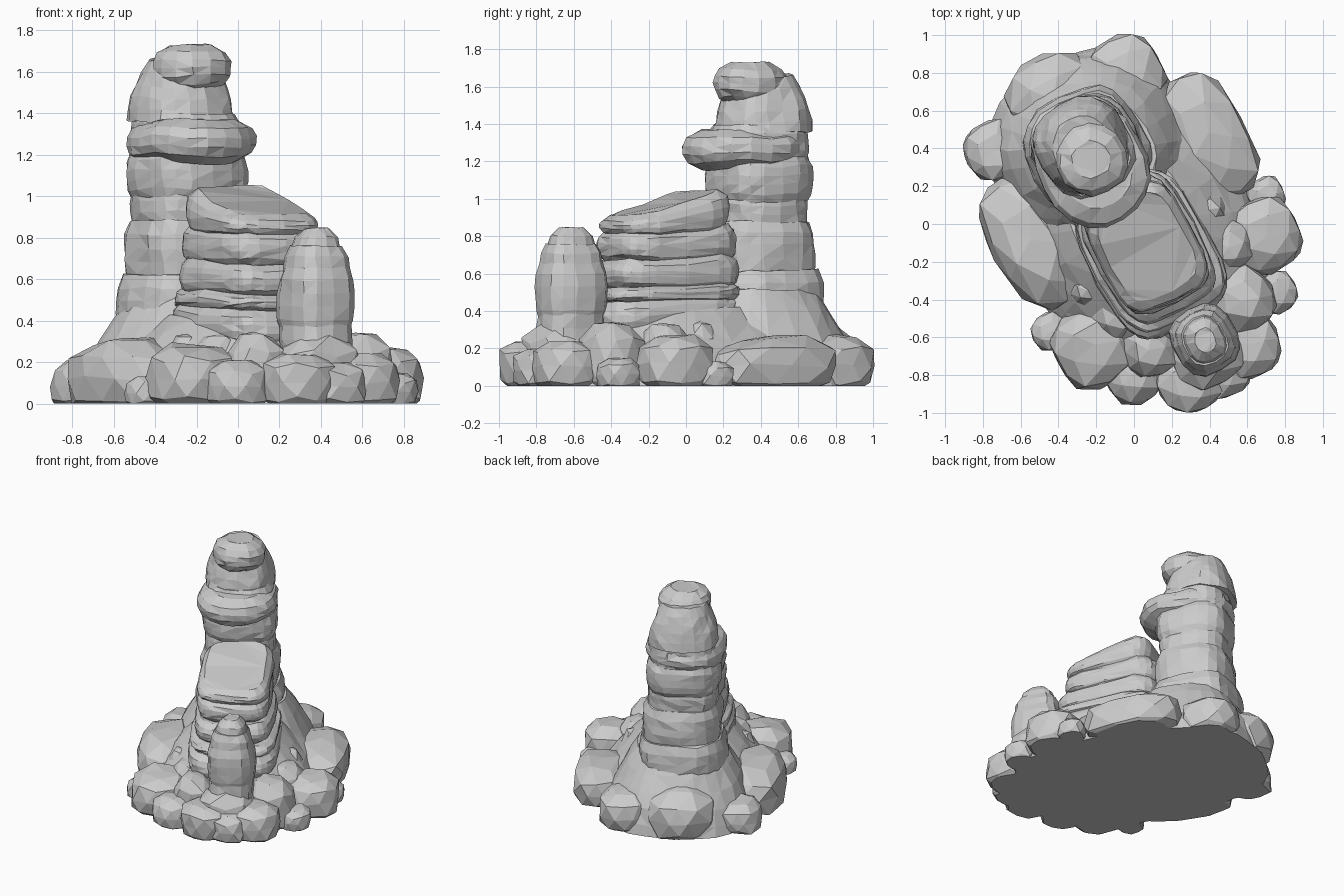
import bpy
import bmesh
import math
import random
from mathutils import Vector, noise

random.seed(7)
cube = bpy.data.objects.get("Cube")
if cube:
    bpy.data.objects.remove(cube, do_unlink=True)

stone = bpy.data.materials.new("grey_stone")
stone.use_nodes = True
grey = (0.6, 0.6, 0.6, 1)
stone.diffuse_color = grey
stone.node_tree.nodes["Principled BSDF"].inputs["Base Color"].default_value = grey

# The ridge runs diagonally: "along" points to its low end, "across" to its side
ALONG = Vector((0.5, -0.9, 0)).normalized()
ACROSS = Vector((-ALONG.y, ALONG.x, 0))


def roughen(bm, amount):
    """Push vertices about with coherent noise and a little jitter."""
    for vert in bm.verts:
        wave = noise.noise_vector(vert.co * 4.5)
        jitter = Vector([random.uniform(-1, 1) for axis in range(3)])
        vert.co += (wave + jitter * 0.3) * amount


def finish(name, bm):
    """Cut flat at the ground, triangulate and add to the scene."""
    everything = bm.verts[:] + bm.edges[:] + bm.faces[:]
    cut = bmesh.ops.bisect_plane(bm, geom=everything, plane_co=(0, 0, 0),
                                 plane_no=(0, 0, -1), clear_outer=True)
    rim = [item for item in cut["geom_cut"] if isinstance(item, bmesh.types.BMEdge)]
    if rim:
        bmesh.ops.holes_fill(bm, edges=rim, sides=0)
    bmesh.ops.triangulate(bm, faces=bm.faces[:])
    bmesh.ops.recalc_face_normals(bm, faces=bm.faces[:])
    mesh = bpy.data.meshes.new(name)
    bm.to_mesh(mesh)
    bm.free()
    mesh.materials.append(stone)
    obj = bpy.data.objects.new(name, mesh)
    bpy.context.collection.objects.link(obj)


def bulge(tuck):
    """Outline that is full at mid height and tucked in at both ends."""
    return lambda t: 1 - tuck * abs(2 * t - 1) ** 3


def taper(amount, power=1.5):
    """Outline that narrows upward."""
    return lambda t: 1 - amount * t ** power


def rounded(angle, power):
    """Point on a unit circle squared off by the given power."""
    return [math.copysign(abs(k) ** (2 / power), k)
            for k in (math.cos(angle), math.sin(angle))]


def strata(name, bottom, top, along, length, width, outline,
           across=0.0, power=2.5, slope=0.0, sides=20, steps=5, rough=0.018):
    """Loft one band of rock; the slope grows toward its top."""
    bm = bmesh.new()
    rings = []
    for step in range(steps + 1):
        t = step / steps
        ring = []
        for side in range(sides):
            da, dc = rounded(math.tau * side / sides, power)
            da *= length * outline(t)
            dc *= width * outline(t)
            point = ALONG * (along + da) + ACROSS * (across + dc)
            point.z = bottom + (top - bottom) * t + slope * t * da
            ring.append(bm.verts.new(point))
        rings.append(ring)
    for low, high in zip(rings, rings[1:]):
        for side in range(sides):
            after = (side + 1) % sides
            bm.faces.new((low[side], low[after], high[after], high[side]))
    bm.faces.new(rings[0][::-1])
    bm.faces.new(rings[-1])
    roughen(bm, rough)
    finish(name, bm)


def boulder(name, x, y, size, height, stretch=1.0):
    """A blocky rounded rock resting on the ground, stretched along the ridge."""
    bm = bmesh.new()
    bmesh.ops.create_icosphere(bm, subdivisions=2, radius=1)
    for vert in bm.verts:
        d = vert.co.normalized()
        d /= sum(abs(k) ** 2.8 for k in d) ** (1 / 2.8)
        vert.co = (ALONG * d.x * stretch + ACROSS * d.y) * size
        vert.co += Vector((x, y, height * (0.4 + 0.6 * d.z)))
    roughen(bm, min(size, height) * 0.12)
    finish(name, bm)


# Mound that rises to the ridge, and the flared foot of the tower
strata("base_mound", -0.03, 0.42, 0, 0.88, 0.64, taper(0.52), sides=28)
strata("tower_foot", -0.03, 0.52, -0.42, 0.55, 0.55, taper(0.45), sides=24)

# Tall tower: weathered bands of (bottom, top, radius)
TOWER = [(0.3, 0.62, 0.32), (0.56, 0.88, 0.28), (0.83, 1.06, 0.25),
         (0.98, 1.22, 0.27), (1.16, 1.4, 0.25)]
for number, (bottom, top, radius) in enumerate(TOWER, 1):
    strata("tower_band_%d" % number, bottom, top, -0.46,
           radius, radius, bulge(0.1), across=-0.03, power=2.7)

# Ledge that juts out toward the low end, shoulder behind the cap, and the cap
strata("tower_ledge", 1.16, 1.37, -0.39, 0.34, 0.29, bulge(0.3),
       across=-0.04, power=2.2)
strata("tower_shoulder", 1.36, 1.65, -0.49, 0.25, 0.25, taper(0.4, 2),
       across=-0.04, slope=-0.1)
strata("tower_cap", 1.5, 1.73, -0.41, 0.19, 0.18, bulge(0.45),
       across=-0.03, power=2.2, sides=14, steps=6)

# Stacked ridge layers that step back as they rise, with recesses between
RIDGE = [(0.27, 0.47, 0.6), (0.45, 0.54, 0.57), (0.52, 0.69, 0.52), (0.67, 0.84, 0.48)]
BACK = -0.23
for number, (bottom, top, front) in enumerate(RIDGE, 1):
    strata("ridge_layer_%d" % number, bottom, top, (front + BACK) / 2,
           (front - BACK) / 2, front / 2 + 0.02, bulge(0.12),
           power=4, slope=-0.06, sides=24)

# Sloping slab on top of the ridge
strata("ridge_slab", 0.8, 0.98, 0.14, 0.32, 0.26, bulge(0.17),
       power=4, slope=-0.27, sides=24, rough=0.015)

# Small pillar standing at the low end: bands of (bottom, top, radius, tuck)
PILLAR = [(0.1, 0.45, 0.17, 0), (0.34, 0.66, 0.185, 0.15),
          (0.5, 0.76, 0.16, 0.2), (0.62, 0.85, 0.12, 0.5)]
for number, (bottom, top, radius, tuck) in enumerate(PILLAR, 1):
    strata("pillar_band_%d" % number, bottom, top, 0.72, radius, radius * 0.95,
           bulge(tuck), across=0.03, sides=14, rough=0.012)

# Long boulders on both flanks, lying beside the ridge
boulder("left_flank_boulder", 0.4, 0.47, 0.2, 0.27, stretch=1.8)
boulder("right_flank_boulder", -0.54, -0.1, 0.22, 0.31, stretch=1.7)

# Outer boulders grow taller with size: (x, y, size)
OUTER = [(-0.04, 0.8, 0.2), (-0.42, 0.66, 0.24), (-0.74, 0.39, 0.16),
         (-0.22, -0.65, 0.21), (-0.44, -0.57, 0.1), (0, -0.8, 0.15),
         (0.3, -0.82, 0.18), (0.46, -0.78, 0.15), (0.59, -0.64, 0.18),
         (0.75, -0.36, 0.11), (0.69, -0.06, 0.2), (0.7, 0.15, 0.1)]
for number, (x, y, size) in enumerate(OUTER, 1):
    boulder("outer_boulder_%d" % number, x, y, size, size * 1.4)

# Inner boulders share one height and lean on the ridge: (x, y, size)
INNER = [(0.57, -0.4, 0.17), (0.4, 0.07, 0.1), (0.5, -0.12, 0.14),
         (-0.1, -0.48, 0.14), (-0.25, -0.35, 0.09), (0.08, -0.66, 0.15),
         (0.38, -0.66, 0.21)]
for number, (x, y, size) in enumerate(INNER, 1):
    boulder("inner_boulder_%d" % number, x, y, size, 0.34)
